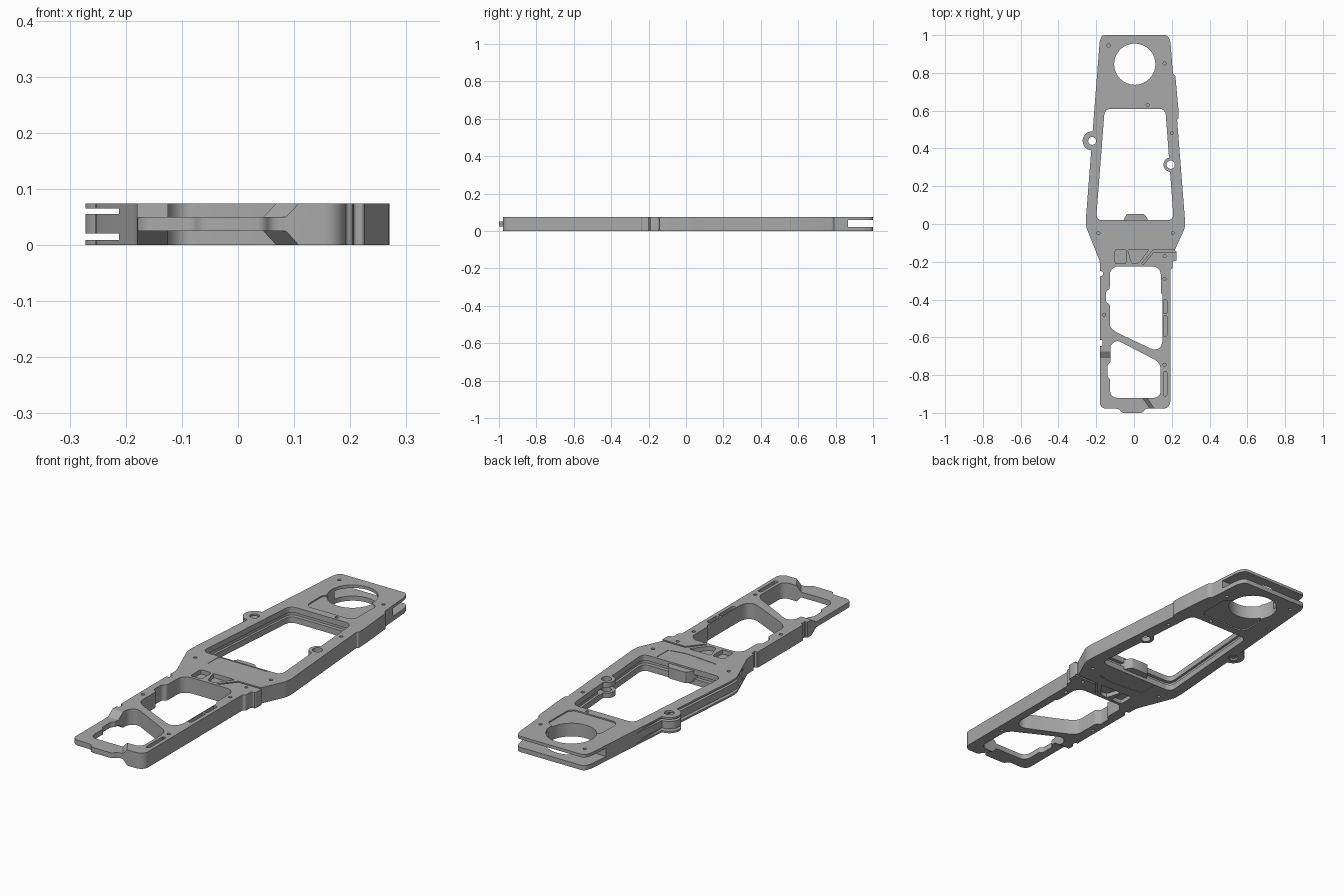
import bpy, bmesh, math
from mathutils import Vector

H = 0.074          # plate thickness
grey = bpy.data.materials.new("machined_grey")
grey.diffuse_color = (0.4, 0.4, 0.4, 1)


def rounded(pts, r=0.02, seg=4):
    """Round every corner of a closed 2D polygon; r shrinks on short sides."""
    out, n = [], len(pts)
    for i in range(n):
        a, p, b = (Vector(pts[(i + k) % n]) for k in (-1, 0, 1))
        d = min(r, (a - p).length * 0.45, (b - p).length * 0.45)
        s, e = p + (a - p).normalized() * d, p + (b - p).normalized() * d
        for k in range(seg + 1):
            t = k / seg
            out.append(tuple(s * (1 - t) ** 2 + p * 2 * t * (1 - t) + e * t * t))
    return out


def circle(x, y, r, n=32):
    return [(x + r * math.cos(2 * math.pi * i / n), y + r * math.sin(2 * math.pi * i / n)) for i in range(n)]


def rect(x0, x1, y0, y1):
    return [(x0, y0), (x1, y0), (x1, y1), (x0, y1)]


def grow(pts, f):
    c = sum((Vector(p) for p in pts), Vector((0, 0))) / len(pts)
    return [tuple(c + (Vector(p) - c) * f) for p in pts]


def prism(name, pts, z0, z1, top=None):
    """Solid between an outline at z0 and the same (or another) outline at z1."""
    bm = bmesh.new()
    lo = [bm.verts.new((x, y, z0)) for x, y in pts]
    hi = [bm.verts.new((x, y, z1)) for x, y in (top or pts)]
    n = len(lo)
    bm.faces.new(lo)
    bm.faces.new(hi)
    for i in range(n):
        j = (i + 1) % n
        bm.faces.new((lo[i], lo[j], hi[j], hi[i]))
    bmesh.ops.recalc_face_normals(bm, faces=bm.faces)
    me = bpy.data.meshes.new(name)
    bm.to_mesh(me)
    bm.free()
    me.materials.append(grey)
    ob = bpy.data.objects.new(name, me)
    bpy.context.collection.objects.link(ob)
    return ob


def combine(op, pts, z0=-0.05, z1=0.15, top=None):
    tool = prism("cutter", pts, z0, z1, top)
    tool.hide_render = True
    m = frame.modifiers.new("bool", 'BOOLEAN')
    m.operation, m.solver, m.object = op, 'EXACT', tool
    bpy.context.view_layer.objects.active = frame
    bpy.ops.object.modifier_apply(modifier=m.name)
    bpy.data.objects.remove(tool)


def cut(*args, **kw):
    combine('DIFFERENCE', *args, **kw)


def pocket(pts, depth):
    """Shallow recess on both the upper and lower face."""
    cut(pts, H - depth, H + 0.02)
    cut(pts, -0.02, depth)


# Outer outline, back end round to front end
outline = [
    (-0.17, 1.0), (-0.182, 0.965), (-0.254, 0.035), (-0.254, -0.015), (-0.18, -0.2),
    (-0.18, -0.25), (-0.165, -0.25), (-0.165, -0.275), (-0.18, -0.275),
    (-0.18, -0.615), (-0.167, -0.615), (-0.167, -0.645), (-0.18, -0.645),
    (-0.18, -0.96), (-0.16, -0.978), (-0.08, -0.978), (-0.065, -1.0),
    (0.045, -1.0), (0.06, -0.978), (0.17, -0.978), (0.192, -0.955),
    (0.192, -0.24), (0.205, -0.235), (0.205, -0.195), (0.226, -0.195),
    (0.226, -0.145), (0.215, -0.14), (0.27, -0.02), (0.27, 0.02),
    (0.228, 0.555), (0.236, 0.56), (0.235, 0.61), (0.219, 0.785),
    (0.206, 0.795), (0.193, 0.965), (0.178, 1.0)]
frame = prism("frame", rounded(outline, 0.018, 3), 0, H)
combine('UNION', circle(-0.2215, 0.44, 0.0505), 0, H)      # left ear

# Three windows, with the inner grooves of the first and last
main_window = rounded([(-0.155, 0.61), (-0.201, 0.02), (0.21, 0.02), (0.166, 0.61)], 0.035)
mid_window = rounded([
    (-0.1, -0.225), (-0.128, -0.25), (-0.128, -0.345), (-0.148, -0.355), (-0.148, -0.415),
    (-0.128, -0.425), (-0.128, -0.545), (-0.095, -0.573), (0.105, -0.667), (0.14, -0.657),
    (0.152, -0.62), (0.152, -0.375), (0.142, -0.365), (0.142, -0.25), (0.115, -0.225)], 0.02, 3)
front_window = rounded([
    (-0.09, -0.615), (-0.125, -0.64), (-0.125, -0.735), (-0.14, -0.745), (-0.14, -0.81),
    (-0.126, -0.82), (-0.126, -0.9), (-0.105, -0.92), (0.12, -0.92), (0.14, -0.9),
    (0.14, -0.75), (0.12, -0.723)], 0.02, 3)
for w in (main_window, mid_window, front_window):
    cut(w)
cut(grow(main_window, 1.06), 0.028, 0.048)

# Boss and inner ring in the main window
combine('UNION', rounded([(-0.075, -0.03), (0.095, -0.03), (0.075, 0.022), (0.055, 0.054),
                          (-0.038, 0.054), (-0.055, 0.022)], 0.01, 2), 0.015, 0.066)
combine('UNION', circle(0.194, 0.314, 0.038), 0, H)
cut(circle(0.194, 0.314, 0.022, 24))
cut(rect(0.14, 0.213, 0.25, 0.38), 0.024, 0.05)

# Left ear hole and the two long side slots
cut(circle(-0.2215, 0.44, 0.021, 24))
for z0, z1 in ((0.009, 0.0205), (0.0555, 0.0655)):
    cut(rect(-0.3, -0.205, -0.12, 0.7), z0, z1)

# Forked back end and large round opening
cut(rect(-0.4, 0.4, 0.866, 1.1), 0.022, 0.06)
pocket(rounded([(-0.104, 0.77), (-0.104, 0.67), (-0.085, 0.648), (0.125, 0.648), (0.146, 0.67),
                (0.146, 0.815), (0.09, 0.85), (-0.05, 0.85)], 0.01, 2), 0.006)
cut(circle(0.004, 0.846, 0.109, 64))

# Thinned front left corner with sloping shoulders, above and below
flat = [(-0.3, -1.1), (0.17, -1.1), (0.0, -0.855), (-0.1, -0.855), (-0.1, -0.71), (-0.3, -0.71)]
raised = [(-0.3, -1.1), (0.195, -1.1), (0.025, -0.855), (-0.08, -0.855), (-0.08, -0.672), (-0.3, -0.672)]
cut(flat, 0.05, H + 0.002, top=raised)
cut(raised, -0.002, 0.025, top=flat)

# Pockets of the waist
pocket(rounded([(-0.11, 0.015), (-0.11, -0.075), (0.06, -0.09), (0.145, -0.075), (0.145, 0.015)], 0.01, 2), 0.002)
pocket(rounded(rect(-0.1, -0.042, -0.21, -0.135), 0.01, 2), 0.02)
pocket(rounded([(-0.034, -0.135), (0.08, -0.135), (0.022, -0.208), (-0.012, -0.208)], 0.01, 2), 0.02)
pocket([(0.04, -0.212), (0.1, -0.138), (0.24, -0.138), (0.24, -0.147), (0.105, -0.147), (0.052, -0.212)], 0.008)

# Grooves along the right rail
for y0, y1 in ((-0.475, -0.4), (-0.595, -0.485), (-0.91, -0.78)):
    cut(rounded(rect(0.155, 0.174, y0, y1), 0.009, 3), H - 0.025, H + 0.02)

# Screw holes on both faces
for x, y in ((-0.135, 0.945), (0.162, 0.85), (0.072, 0.63), (0.2, 0.482), (-0.188, -0.048), (0.205, -0.048),
             (0.162, -0.17), (0.162, -0.29), (-0.158, -0.48), (0.162, -0.745), (-0.158, -0.862)):
    pocket(circle(x, y, 0.008, 12), 0.012)

# Smooth the curved walls, keep edges crisp
bpy.ops.object.select_all(action='DESELECT')
frame.select_set(True)
bpy.context.view_layer.objects.active = frame
bpy.ops.object.shade_smooth_by_angle(angle=math.radians(25))
